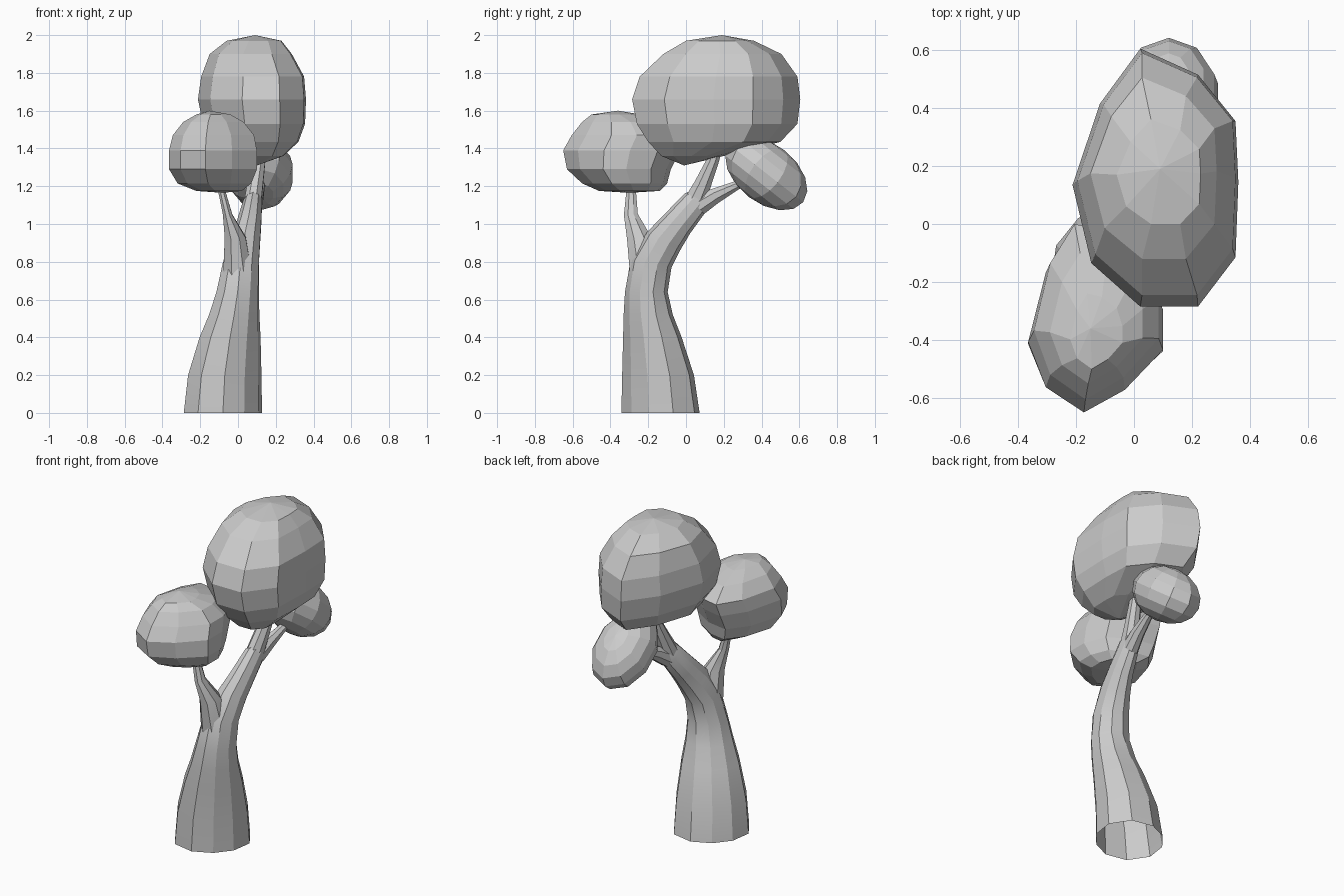
import bpy, bmesh, math
from mathutils import Vector, Matrix

if "Cube" in bpy.data.objects:
    bpy.data.objects.remove(bpy.data.objects["Cube"])


def finish(bm, name):
    bmesh.ops.recalc_face_normals(bm, faces=bm.faces[:])
    me = bpy.data.meshes.new(name)
    bm.to_mesh(me)
    bm.free()
    ob = bpy.data.objects.new(name, me)
    bpy.context.collection.objects.link(ob)
    return ob


def bridge(bm, loops):
    for a, b in zip(loops, loops[1:]):
        n = len(a)
        for i in range(n):
            j = (i + 1) % n
            bm.faces.new((a[i], a[j], b[j], b[i]))


def limb(name, rings, sides=10):
    """Loft of ellipses: x, y, z, rx, ry, lean towards +y in degrees, diagonal skew."""
    bm = bmesh.new()
    loops = []
    for x, y, z, rx, ry, lean, skew in rings:
        rot = Matrix.Rotation(-math.radians(lean), 3, 'X')
        loop = []
        for i in range(sides):
            a = 2 * math.pi * (i + 0.5) / sides
            k = 1 + skew * math.sin(2 * a)
            p = rot @ Vector((rx * k * math.cos(a), ry * k * math.sin(a), 0))
            loop.append(bm.verts.new(p + Vector((x, y, z))))
        loops.append(loop)
    bridge(bm, loops)
    ob = finish(bm, name)
    bpy.ops.object.select_all(action='DESELECT')
    ob.select_set(True)
    bpy.context.view_layer.objects.active = ob
    bpy.ops.object.shade_smooth_by_angle(angle=math.radians(25))
    return ob


def crown(name, outline, rings, bottom, top):
    """Faceted foliage: plan outline fitted to rings of z, x0, x1, y0, y1."""
    xs, ys = zip(*outline)
    bm = bmesh.new()
    loops = []
    for z, x0, x1, y0, y1 in rings:
        loops.append([bm.verts.new((
            x0 + (x - min(xs)) / (max(xs) - min(xs)) * (x1 - x0),
            y0 + (y - min(ys)) / (max(ys) - min(ys)) * (y1 - y0), z))
            for x, y in outline])
    bridge(bm, loops)
    for pole, loop in ((bottom, loops[0]), (top, loops[-1])):
        v = bm.verts.new(pole)
        for i in range(len(loop)):
            bm.faces.new((loop[i], loop[(i + 1) % len(loop)], v))
    return finish(bm, name)


# Trunk, open underneath, bending towards the back
limb("trunk", [
    (-.08, -.135, 0, .208, .207, 0, .08), (-.07, -.148, .2, .195, .19, 0, .08),
    (-.042, -.178, .4, .163, .155, 0, .07), (-.02, -.2, .52, .136, .13, 0, .05),
    (-.002, -.21, .64, .116, .113, 0, .03), (.015, -.185, .79, .1, .11, 10, 0),
    (.038, -.118, .91, .083, .1, 28, 0), (.058, -.047, 1.0, .068, .085, 36, 0),
    (.078, .05, 1.115, .052, .074, 40, 0), (.09, .09, 1.155, .034, .045, 42, 0)])

# Branches
limb("front_branch", [
    (0, -.215, .72, .085, .087, 0, 0), (-.015, -.25, .93, .06, .068, -8, 0),
    (-.055, -.292, 1.05, .027, .04, -5, 0), (-.09, -.29, 1.19, .02, .026, 0, 0),
    (-.11, -.29, 1.32, .018, .022, 0, 0)], 8)
limb("upper_branch", [
    (.075, .035, 1.09, .05, .066, 38, 0), (.09, .085, 1.2, .045, .05, 33, 0),
    (.11, .14, 1.33, .037, .036, 25, 0), (.12, .18, 1.45, .03, .03, 20, 0)], 8)
limb("back_branch", [
    (.08, .06, 1.09, .047, .056, 45, 0), (.1, .155, 1.15, .038, .044, 58, 0),
    (.12, .28, 1.21, .024, .024, 62, 0), (.13, .37, 1.25, .02, .02, 60, 0)], 8)

# Foliage
crown("large_foliage",
      [(.02, .61), (-.12, .42), (-.215, .14), (-.15, -.13), (.02, -.28),
       (.22, -.28), (.35, -.11), (.36, .15), (.35, .36), (.22, .52)],
      [(1.36, .0, .24, -.13, .2), (1.435, -.12, .32, -.2, .5),
       (1.53, -.185, .355, -.26, .59), (1.66, -.212, .36, -.285, .605),
       (1.78, -.195, .35, -.245, .59), (1.9, -.15, .285, -.12, .505),
       (1.97, -.06, .23, .0, .36)],
      (.1, -.01, 1.31), (.09, .19, 2.0))
crown("front_foliage",
      [(-.17, -.645), (-.03, -.56), (.1, -.41), (.1, -.26), (.05, -.1),
       (-.08, 0), (-.21, .03), (-.3, -.12), (-.36, -.38), (-.3, -.55)],
      [(1.175, -.22, .02, -.46, -.14), (1.215, -.32, .07, -.55, -.1),
       (1.29, -.365, .1, -.63, -.08), (1.39, -.365, .1, -.65, -.03),
       (1.47, -.345, .085, -.605, .0), (1.54, -.29, .03, -.55, -.1),
       (1.58, -.22, -.04, -.5, -.24)],
      (-.08, -.3, 1.165), (-.15, -.36, 1.6))

# Small tilted foliage at the back
bm = bmesh.new()
bmesh.ops.create_uvsphere(bm, u_segments=10, v_segments=8, radius=1)
bm.transform(Matrix.Translation((.12, .425, 1.268))
             @ Matrix.Rotation(math.radians(-38), 4, 'X')
             @ Matrix.Diagonal((.178, .248, .156, 1)))
finish(bm, "back_foliage")
